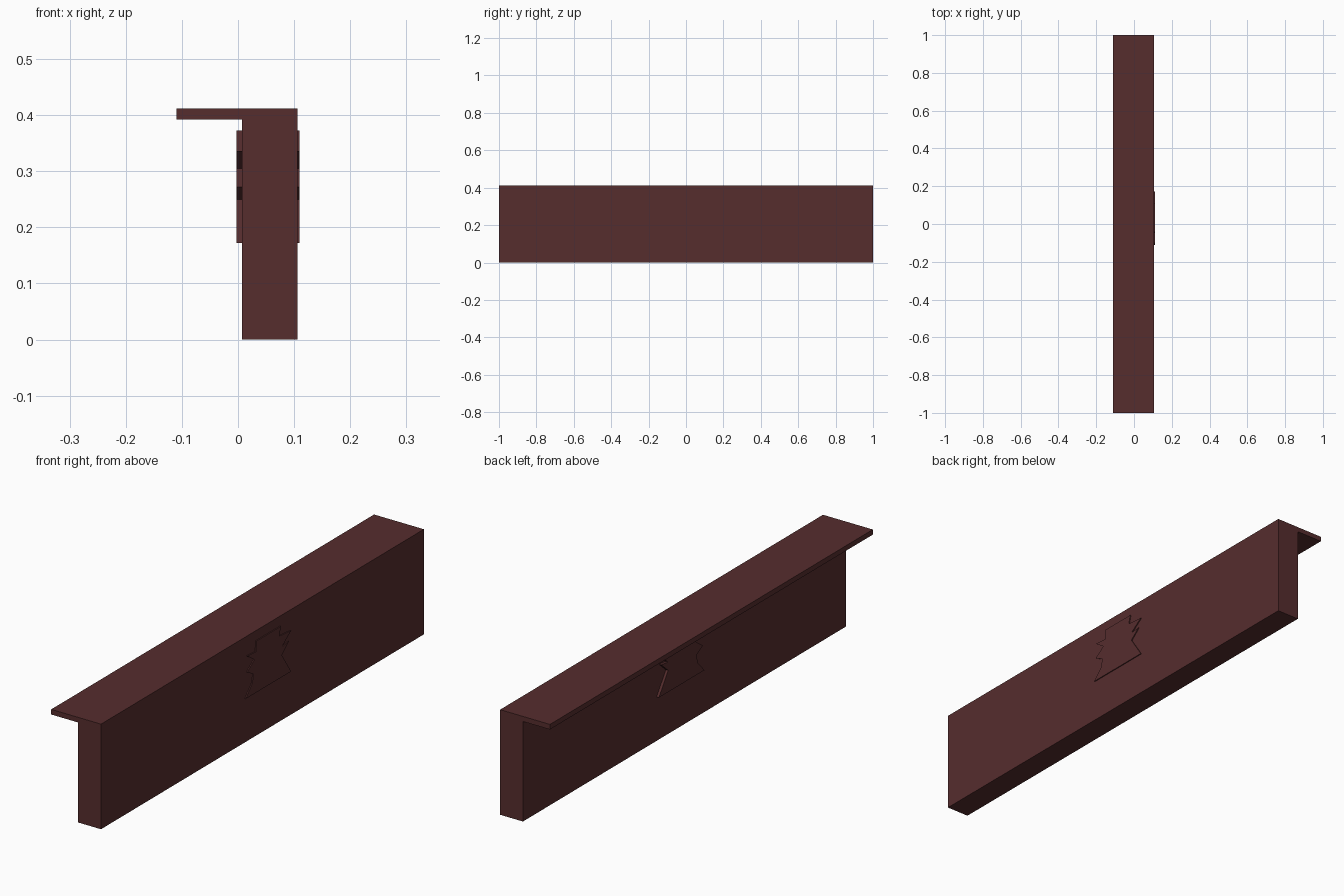
import bpy
import bmesh
from mathutils import Vector

cube = bpy.data.objects.get("Cube")
if cube:
    bpy.data.objects.remove(cube, do_unlink=True)

# One dark red-brown paint for everything
paint = bpy.data.materials.new("dark_red_brown")
paint.use_nodes = True
colour = (0.093, 0.026, 0.027, 1.0)
paint.diffuse_color = colour
bsdf = paint.node_tree.nodes["Principled BSDF"]
bsdf.inputs["Base Color"].default_value = colour
bsdf.inputs["Roughness"].default_value = 0.8


def extrude_profile(name, points, depth):
    """Extrude a closed flat outline along a vector into a solid."""
    bm = bmesh.new()
    face = bm.faces.new([bm.verts.new(p) for p in points])
    result = bmesh.ops.extrude_face_region(bm, geom=[face], use_keep_orig=True)
    moved = [v for v in result["geom"] if isinstance(v, bmesh.types.BMVert)]
    bmesh.ops.translate(bm, verts=moved, vec=Vector(depth))
    bmesh.ops.recalc_face_normals(bm, faces=bm.faces[:])
    mesh = bpy.data.meshes.new(name)
    bm.to_mesh(mesh)
    bm.free()
    mesh.materials.append(paint)
    obj = bpy.data.objects.new(name, mesh)
    bpy.context.collection.objects.link(obj)
    return obj


# Upright wall with an overhanging top shelf, as one L section
section = [(0.007, 0), (0.106, 0), (0.106, 0.412),
           (-0.11, 0.412), (-0.11, 0.392), (0.007, 0.392)]
extrude_profile("wall_and_shelf", [(x, -1, z) for x, z in section], (0, 2, 0))

# Jagged raised panel on each side of the wall
jagged = [(-0.11, 0.172), (0.172, 0.172), (0.115, 0.257), (0.158, 0.295),
          (0.115, 0.29), (0.172, 0.332), (0.1, 0.338), (0.108, 0.373),
          (-0.042, 0.373), (-0.046, 0.332), (-0.1, 0.336), (-0.055, 0.305),
          (-0.1, 0.272), (-0.06, 0.25), (-0.07, 0.215)]
for name, x, depth in (("left_panel", 0.105, 0.005), ("right_panel", 0.008, -0.011)):
    extrude_profile(name, [(x, y, z) for y, z in jagged], (depth, 0, 0))
